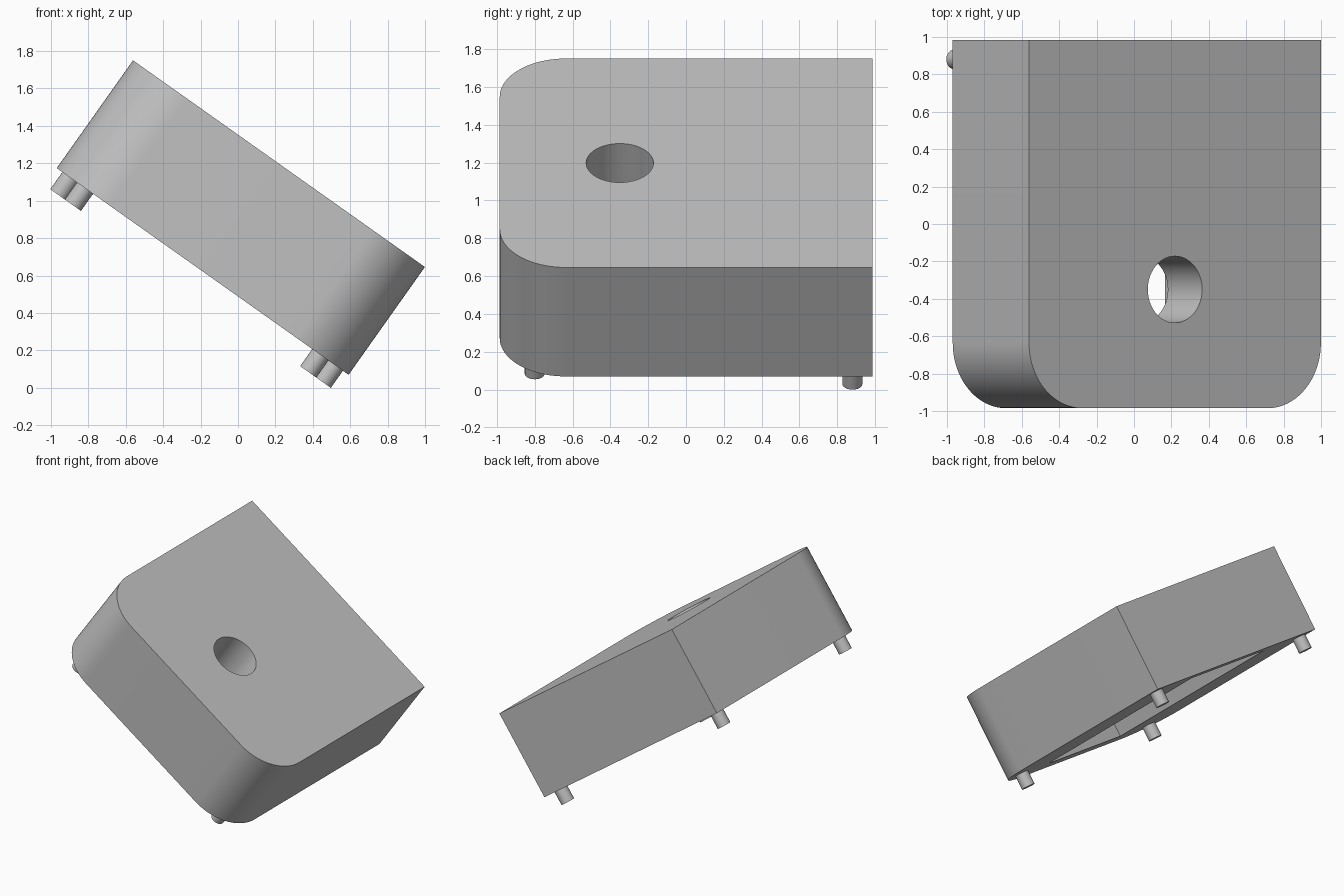
import bpy
import math
from mathutils import Matrix, Vector

if "Cube" in bpy.data.objects:
    bpy.data.objects.remove(bpy.data.objects["Cube"], do_unlink=True)

LENGTH, DEPTH, THICK = 1.912, 1.97, 0.706
CORNER = 0.35
TILT = Matrix.Translation((0.015, 0, 0.91)) @ Matrix.Rotation(math.radians(35.3), 4, "Y")

grey = bpy.data.materials.new("plain_grey")
grey.use_nodes = True
colour = (0.53, 0.53, 0.53, 1)
grey.diffuse_color = colour
grey.node_tree.nodes["Principled BSDF"].inputs["Base Color"].default_value = colour


def prism(name, outline, low, high):
    """Extrude a counter-clockwise outline between two heights, in the tilted frame."""
    n = len(outline)
    verts = [(x, y, z) for z in (low, high) for x, y in outline]
    faces = [tuple(reversed(range(n))), tuple(range(n, 2 * n))]
    faces += [(i, (i + 1) % n, (i + 1) % n + n, i + n) for i in range(n)]
    mesh = bpy.data.meshes.new(name)
    mesh.from_pydata(verts, [], faces)
    mesh.materials.append(grey)
    obj = bpy.data.objects.new(name, mesh)
    obj.matrix_world = TILT
    bpy.context.collection.objects.link(obj)
    return obj


def arc(x, y, radius, start, sweep, steps):
    angles = [math.radians(start + sweep * i / steps) for i in range(steps + 1)]
    return [(x + radius * math.cos(a), y + radius * math.sin(a)) for a in angles]


def circle(x, y, radius, steps):
    return arc(x, y, radius, 0, 360, steps)[:-1]


def smooth(obj):
    bpy.ops.object.select_all(action="DESELECT")
    obj.select_set(True)
    bpy.context.view_layer.objects.active = obj
    bpy.ops.object.shade_smooth_by_angle(angle=math.radians(30))


# Block with two rounded front corners
hx, hy, hz = LENGTH / 2, DEPTH / 2, THICK / 2
outline = arc(-hx + CORNER, -hy + CORNER, CORNER, 180, 90, 20)
outline += arc(hx - CORNER, -hy + CORNER, CORNER, 270, 90, 20)
outline += [(hx, hy), (-hx, hy)]
body = prism("body", outline, -hz, hz)

# Pocket open below, and the round hole leading into it
pocket = prism("pocket_cutter", [(-0.436, -0.81), (0.436, -0.81), (0.436, 0.88), (-0.436, 0.88)],
               -hz - 0.1, hz - 0.317)
hole = prism("hole_cutter", circle(0, -0.35, 0.178, 48), -0.1, hz + 0.1)
bpy.context.view_layer.objects.active = body
for cutter in (pocket, hole):
    cutter.hide_render = True
    cut = body.modifiers.new("cut", "BOOLEAN")
    cut.operation = "DIFFERENCE"
    cut.solver = "EXACT"
    cut.object = cutter
    bpy.ops.object.modifier_apply(modifier=cut.name)
    bpy.data.objects.remove(cutter, do_unlink=True)
smooth(body)

# Four short feet, the front pair set further in
for side, sign in (("right", -1), ("left", 1)):
    for end, inset, y in (("front", 0.185, -0.8), ("back", 0.09, 0.88)):
        foot = prism(f"{end}_{side}_foot", circle(sign * (hx - inset), y, 0.053, 24),
                     -hz - 0.112, -hz)
        smooth(foot)
